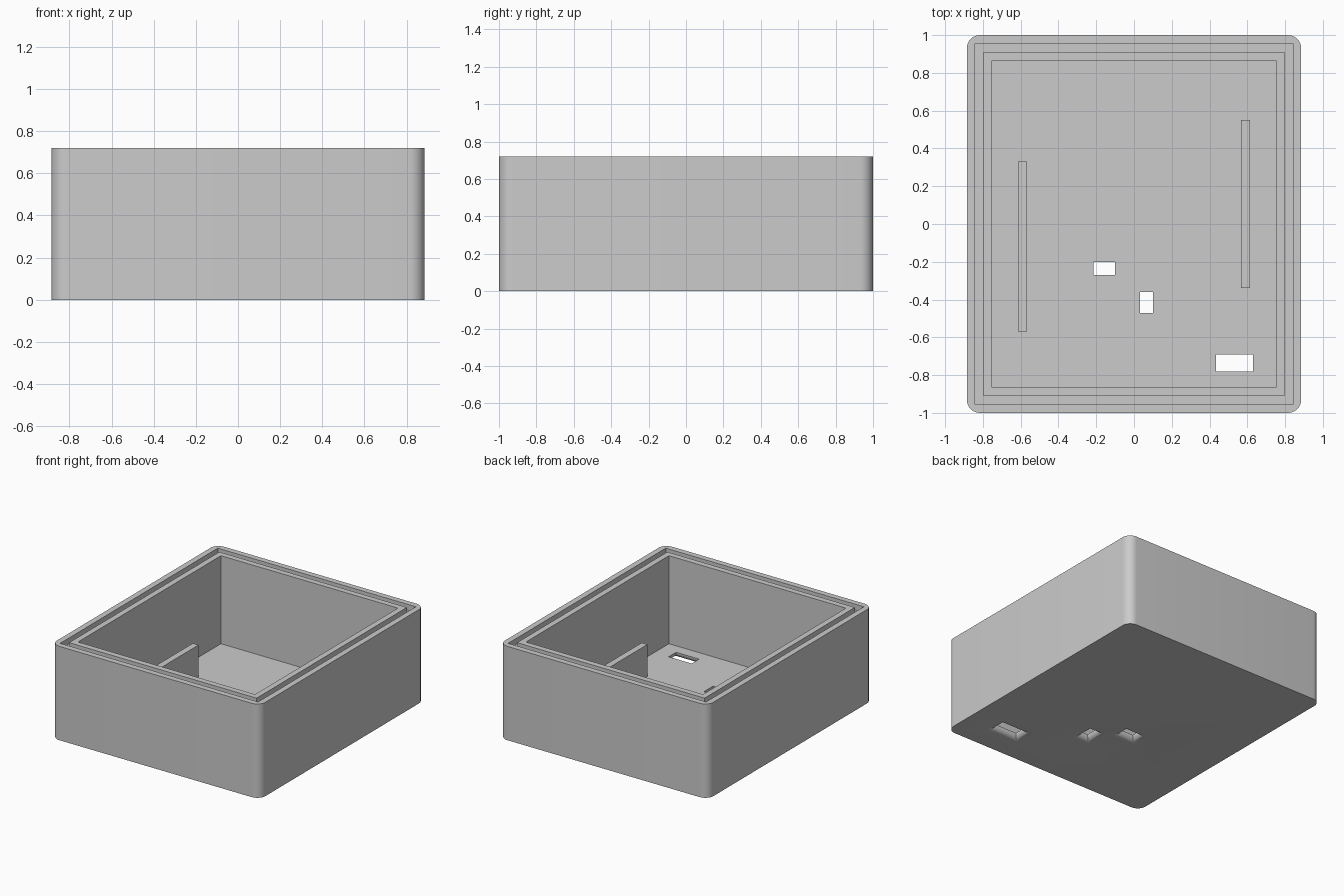
import bpy
import bmesh
from math import sin, cos, pi, radians

cube = bpy.data.objects.get("Cube")
if cube:
    bpy.data.objects.remove(cube, do_unlink=True)

HALF_X, HALF_Y, HEIGHT = 0.885, 1.0, 0.72
STEP = 0.0445            # wall, lip, groove and floor thickness
CORNER = 0.07
FIN_TOP = STEP + 0.245

grey = bpy.data.materials.new("plain grey")
grey.use_nodes = True
grey.diffuse_color = (0.6, 0.6, 0.6, 1)
grey.node_tree.nodes["Principled BSDF"].inputs["Base Color"].default_value = (0.6, 0.6, 0.6, 1)


def rect(x0, x1, y0, y1, z):
    return [(x0, y0, z), (x1, y0, z), (x1, y1, z), (x0, y1, z)]


def inset_rect(steps, z):
    x, y = HALF_X - steps * STEP, HALF_Y - steps * STEP
    return rect(-x, x, -y, y, z)


def rounded_rect(z, segments=10):
    points = []
    for quarter, (sx, sy) in enumerate([(1, 1), (-1, 1), (-1, -1), (1, -1)]):
        for i in range(segments + 1):
            a = (quarter + i / segments) * pi / 2
            points.append((sx * (HALF_X - CORNER) + CORNER * cos(a),
                           sy * (HALF_Y - CORNER) + CORNER * sin(a), z))
    return points


def loft(name, loops, ring=False):
    """Solid through matching loops, capped at the ends or closed as a ring."""
    bm = bmesh.new()
    rows = [[bm.verts.new(p) for p in loop] for loop in loops]
    pairs = list(zip(rows, rows[1:]))
    if ring:
        pairs.append((rows[-1], rows[0]))
    else:
        bm.faces.new(rows[0])
        bm.faces.new(rows[-1])
    for a, b in pairs:
        for i in range(len(a)):
            j = (i + 1) % len(a)
            bm.faces.new((a[i], a[j], b[j], b[i]))
    bmesh.ops.recalc_face_normals(bm, faces=bm.faces)
    mesh = bpy.data.meshes.new(name)
    bm.to_mesh(mesh)
    bm.free()
    obj = bpy.data.objects.new(name, mesh)
    bpy.context.collection.objects.link(obj)
    mesh.materials.append(grey)
    return obj


def activate(obj):
    bpy.ops.object.select_all(action='DESELECT')
    obj.select_set(True)
    bpy.context.view_layer.objects.active = obj


def cut(target, cutter):
    cutter.hide_render = True
    mod = target.modifiers.new("cut", 'BOOLEAN')
    mod.operation = 'DIFFERENCE'
    mod.solver = 'EXACT'
    mod.object = cutter
    activate(target)
    bpy.ops.object.modifier_apply(modifier=mod.name)
    bpy.data.objects.remove(cutter, do_unlink=True)


# Outer box with rounded upright corners
box = loft("box_body", [rounded_rect(0), rounded_rect(HEIGHT)])

# Square-cornered cavity
cut(box, loft("cavity_cutter", [inset_rect(3, STEP), inset_rect(3, HEIGHT + 0.1)]))

# Seal groove running round the rim
groove_floor = HEIGHT - STEP
cut(box, loft("groove_cutter", [inset_rect(1, groove_floor), inset_rect(1, HEIGHT + 0.1),
                                inset_rect(2, HEIGHT + 0.1), inset_rect(2, groove_floor)], ring=True))

# Floor slots, rounded outward on the underside
FILLET = 0.04
slots = [(-0.215, -0.10, -0.27, -0.20),
         (0.033, 0.10, -0.47, -0.36),
         (0.435, 0.63, -0.78, -0.69)]
profile = [(FILLET, -0.05)]
for i in range(9):
    a = i / 8 * pi / 2
    profile.append((FILLET * (1 - sin(a)), FILLET * (1 - cos(a))))
profile.append((0, 0.1))
for x0, x1, y0, y1 in slots:
    cut(box, loft("slot_cutter", [rect(x0 - g, x1 + g, y0 - g, y1 + g, z) for g, z in profile]))

activate(box)
bpy.ops.object.shade_smooth_by_angle(angle=radians(30))

# Upright fins standing on the floor
for name, x, y0, y1 in [("right_fin", -0.59, -0.57, 0.33), ("left_fin", 0.59, -0.34, 0.55)]:
    loft(name, [rect(x - 0.024, x + 0.024, y0, y1, z) for z in (STEP, FIN_TOP)])
